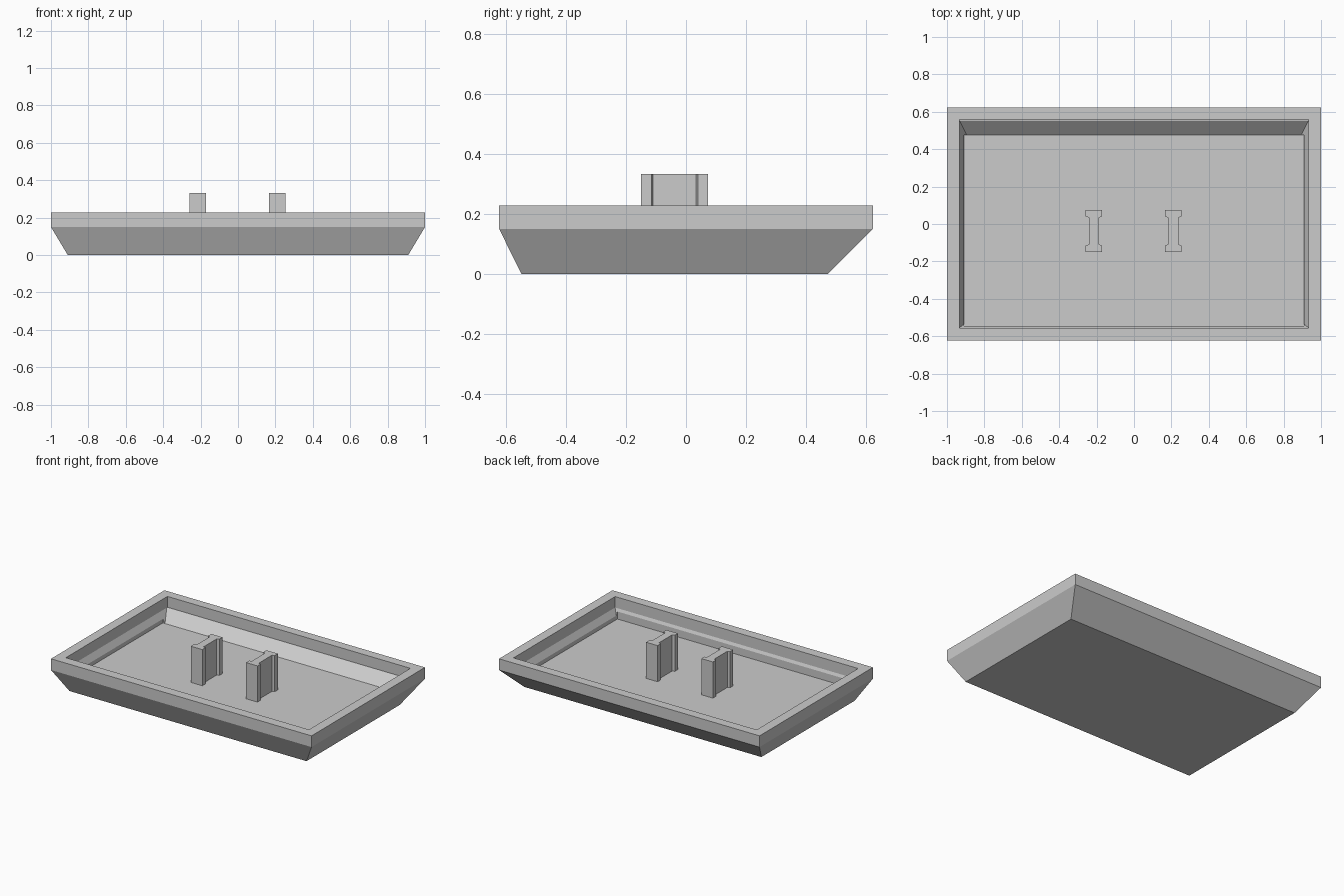
import bpy
import bmesh

cube = bpy.data.objects.get("Cube")
if cube:
    bpy.data.objects.remove(cube)

grey = bpy.data.materials.new("mid_grey")
grey.use_nodes = True
colour = (0.6, 0.6, 0.6, 1)
grey.diffuse_color = colour
grey.node_tree.nodes["Principled BSDF"].inputs["Base Color"].default_value = colour


def loft(name, loops):
    """Join equal-length point loops, bottom to top, into a closed solid."""
    bm = bmesh.new()
    rings = [[bm.verts.new(p) for p in loop] for loop in loops]
    n = len(rings[0])
    for low, high in zip(rings, rings[1:]):
        for i in range(n):
            j = (i + 1) % n
            bm.faces.new((low[i], low[j], high[j], high[i]))
    bm.faces.new(rings[0][::-1])
    bm.faces.new(rings[-1])
    bmesh.ops.recalc_face_normals(bm, faces=bm.faces)
    mesh = bpy.data.meshes.new(name)
    bm.to_mesh(mesh)
    bm.free()
    mesh.materials.append(grey)
    obj = bpy.data.objects.new(name, mesh)
    bpy.context.collection.objects.link(obj)
    return obj


def rect(x, front, back, z):
    return [(-x, front, z), (x, front, z), (x, back, z), (-x, back, z)]


# Tray: sloping lower hull with an upright rim
tray = loft("tray", [rect(0.91, -0.548, 0.473, 0),
                     rect(1, -0.622, 0.622, 0.15),
                     rect(1, -0.622, 0.622, 0.228)])

# Hollow: sloped pocket under an upright opening, plus a straight-sided floor well
floor = 0.082
pocket = loft("pocket_cutter", [rect(0.893, -0.52, 0.475, floor),
                                rect(0.933, -0.555, 0.552, 0.152),
                                rect(0.933, -0.555, 0.558, 0.153),
                                rect(0.933, -0.555, 0.558, 0.4)])
well = loft("well_cutter", [rect(0.909, -0.546, 0.475, floor),
                            rect(0.909, -0.546, 0.475, 0.35)])
for cutter in (pocket, well):
    cutter.hide_render = True
    cut = tray.modifiers.new("hollow", "BOOLEAN")
    cut.operation = "DIFFERENCE"
    cut.solver = "EXACT"
    cut.object = cutter
    bpy.context.view_layer.objects.active = tray
    bpy.ops.object.modifier_apply(modifier=cut.name)
    bpy.data.objects.remove(cutter)

# Pair of I-section posts standing on the floor
half_flange, half_web = 0.044, 0.027
side = [(half_flange, -0.149), (half_flange, -0.115), (half_web, -0.109),
        (half_web, 0.034), (half_flange, 0.04), (half_flange, 0.074)]
outline = side + [(-x, y) for x, y in reversed(side)]
for name, centre in (("left_post", 0.21), ("right_post", -0.214)):
    loft(name, [[(centre + x, y, z) for x, y in outline]
                for z in (floor - 0.01, 0.333)])
